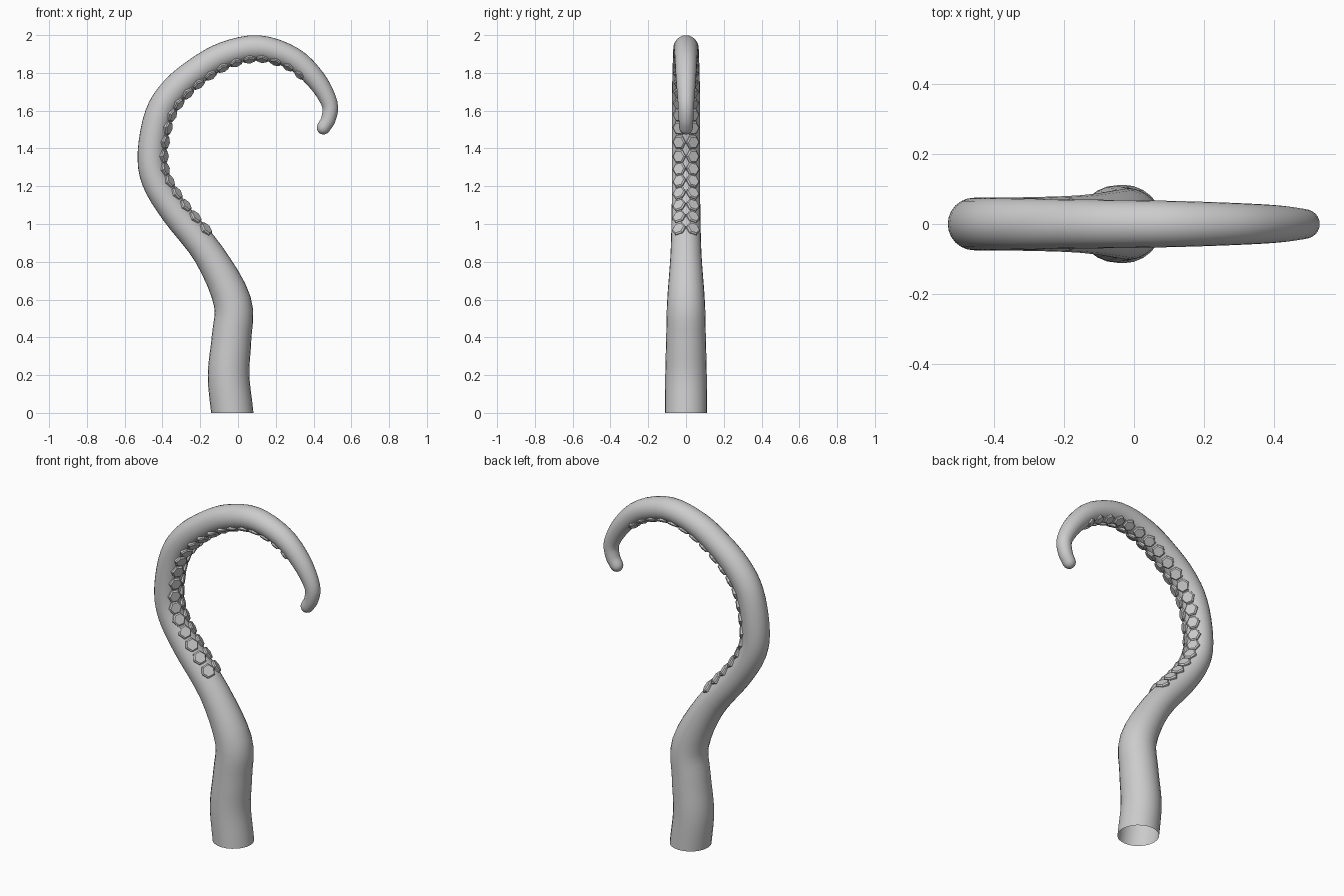
import bpy, bmesh, math
from mathutils import Vector

if "Cube" in bpy.data.objects:
    bpy.data.objects.remove(bpy.data.objects["Cube"])

# centre line in the XZ plane: x, z, radius
PATH = [(-.03, 0, .112), (-.05, .2, .11), (-.034, .4, .105), (-.03, .59, .1),
        (-.155, .84, .082), (-.335, 1.065, .076), (-.435, 1.23, .075),
        (-.456, 1.38, .075), (-.418, 1.58, .075), (-.335, 1.71, .074),
        (-.212, 1.815, .071), (-.07, 1.896, .069), (.11, 1.933, .066),
        (.29, 1.877, .06), (.412, 1.765, .053), (.484, 1.64, .043),
        (.48, 1.56, .039), (.453, 1.51, .036)]
Y = Vector((0, 1, 0))


def catmull(pts, steps):
    v = [Vector(p) for p in pts]
    v = [v[0] * 2 - v[1]] + v + [v[-1] * 2 - v[-2]]
    out = []
    for i in range(1, len(v) - 2):
        a, b, c, d = v[i - 1:i + 3]
        for k in range(steps):
            t = k / steps
            out.append(.5 * (2 * b + (c - a) * t + (2 * a - 5 * b + 4 * c - d) * t * t
                             + (3 * b - a - 3 * c + d) * t ** 3))
    return out + [v[-2]]


def loft(bm, rings, sides, cap_start=False):
    """rings: (centre, axis u, axis v, radius); last ring is always capped"""
    loops = []
    for c, u, v, r in rings:
        loops.append([bm.verts.new(c + r * (math.cos(a) * u + math.sin(a) * v))
                      for a in (2 * math.pi * k / sides for k in range(sides))])
    for lo, hi in zip(loops, loops[1:]):
        for k in range(sides):
            n = (k + 1) % sides
            bm.faces.new((lo[k], lo[n], hi[n], hi[k]))
    bm.faces.new(loops[-1])
    if cap_start:
        bm.faces.new(loops[0][::-1])


def finish(bm, name, angle):
    bmesh.ops.recalc_face_normals(bm, faces=bm.faces[:])
    me = bpy.data.meshes.new(name)
    bm.to_mesh(me)
    bm.free()
    ob = bpy.data.objects.new(name, me)
    bpy.context.collection.objects.link(ob)
    bpy.ops.object.select_all(action='DESELECT')
    ob.select_set(True)
    bpy.context.view_layer.objects.active = ob
    bpy.ops.object.shade_smooth_by_angle(angle=math.radians(angle))


# frames along the curve: centre, tangent, inward normal, radius
samples = catmull(PATH, 4)
pts = [Vector((s.x, 0, s.y)) for s in samples]
frames = []
for i, p in enumerate(pts):
    t = (pts[min(i + 1, len(pts) - 1)] - pts[max(i - 1, 0)]).normalized()
    if i == 0:
        t = Vector((0, 0, 1))
    frames.append((p, t, Y.cross(t), samples[i].z))

# tentacle arm, open at the base with a rounded tip
bm = bmesh.new()
rings = [(p, n, Y, r) for p, t, n, r in frames]
p, t, n, r = frames[-1]
for deg in (25, 50, 70, 85):
    a = math.radians(deg)
    rings.append((p + t * r * math.sin(a), n, Y, r * math.cos(a)))
loft(bm, rings, 24)
finish(bm, "tentacle_arm", 60)

# two rows of hexagonal suckers along the inner side of the curl
lengths = [0]
for a, b in zip(pts, pts[1:]):
    lengths.append(lengths[-1] + (b - a).length)


def frame_at(s):
    i = max(k for k in range(len(lengths) - 1) if lengths[k] <= s)
    f = (s - lengths[i]) / (lengths[i + 1] - lengths[i])
    p, t, n, r = (a * (1 - f) + b * f for a, b in zip(frames[i], frames[i + 1]))
    return p, t.normalized(), n.normalized(), r


COUNT = 21
start = lengths[17] + .04
end = lengths[54]
bm = bmesh.new()
for k in range(COUNT):
    f = k / (COUNT - 1)
    p, t, n, r = frame_at(start + (end - start) * f)
    size = r * .52
    for side in (-1, 1):
        a = math.radians(28) * side
        out = n * math.cos(a) + Y * math.sin(a)
        across = t.cross(out)
        c = p + out * r
        loft(bm, [(c + out * size * h, across, t, size * w) for w, h in
                  ((.8, -.5), (1, -.05), (1, .1), (.8, .27))], 6, True)
finish(bm, "suckers", 25)
